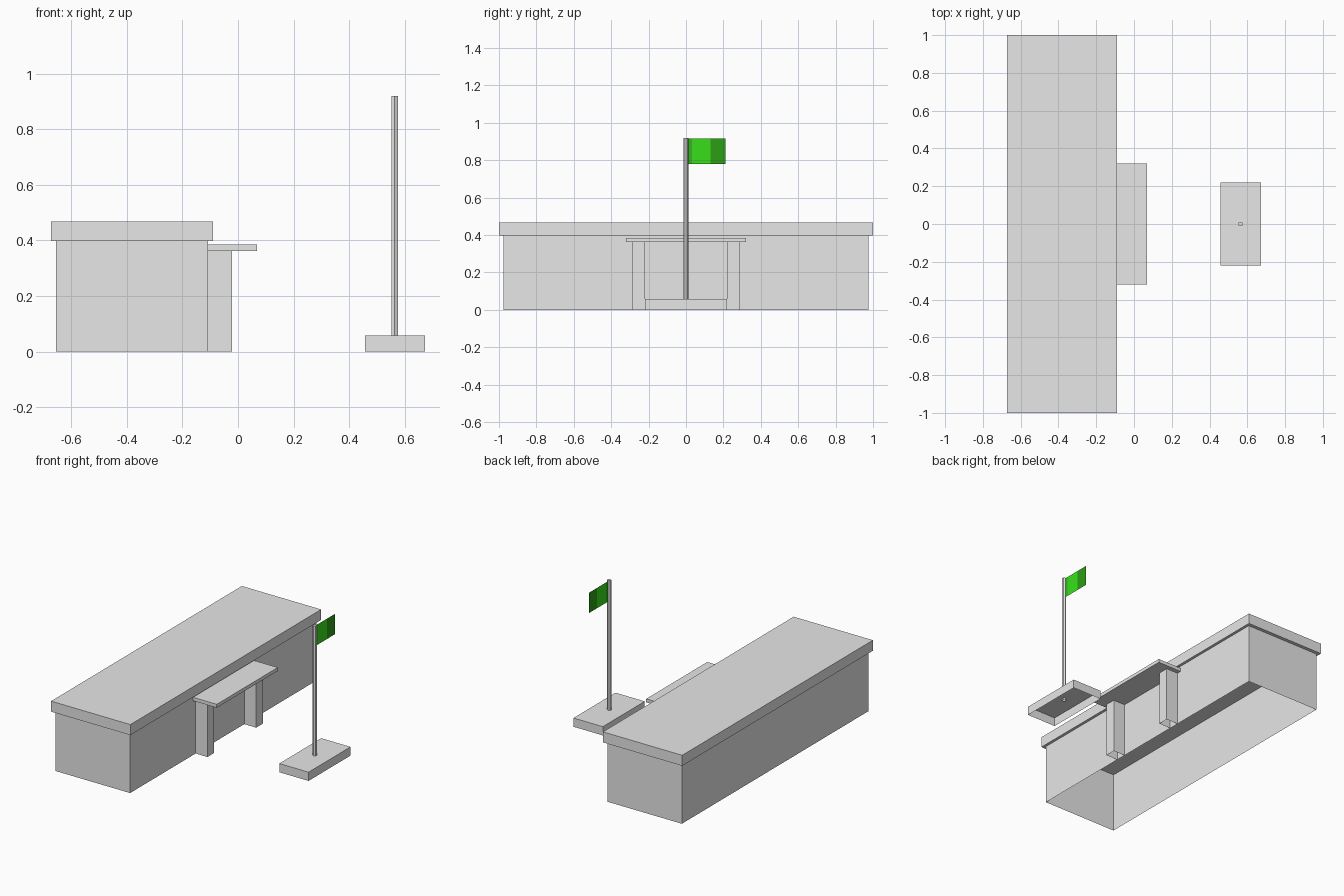
import bpy, bmesh
from math import radians
from mathutils import Matrix

if "Cube" in bpy.data.objects:
    bpy.data.objects.remove(bpy.data.objects["Cube"], do_unlink=True)


def material(name, rgb):
    mat = bpy.data.materials.new(name)
    mat.use_nodes = True
    mat.diffuse_color = (*rgb, 1)
    mat.node_tree.nodes["Principled BSDF"].inputs["Base Color"].default_value = (*rgb, 1)
    return mat


grey = material("light_grey", (0.8, 0.8, 0.8))
bright = material("bright_green", (0.04, 0.74, 0.01))
middle = material("middle_green", (0.03, 0.47, 0.01))
dark = material("dark_green", (0.025, 0.34, 0.007))


def finish(name, bm, mats):
    mesh = bpy.data.meshes.new(name)
    bm.to_mesh(mesh)
    bm.free()
    for mat in mats:
        mesh.materials.append(mat)
    obj = bpy.data.objects.new(name, mesh)
    bpy.context.collection.objects.link(obj)
    return obj


def box(name, x, y, z, bottom=True, top=True):
    """Box between (min, max) pairs, optionally open at the bottom or top."""
    bm = bmesh.new()
    bmesh.ops.create_cube(bm, size=1)
    ranges = (x, y, z)
    bmesh.ops.scale(bm, vec=[b - a for a, b in ranges], verts=bm.verts)
    bmesh.ops.translate(bm, vec=[(a + b) / 2 for a, b in ranges], verts=bm.verts)
    bm.normal_update()
    removed = [f for f in bm.faces
               if (f.normal.z < -0.5 and not bottom) or (f.normal.z > 0.5 and not top)]
    bmesh.ops.delete(bm, geom=removed, context='FACES')
    return finish(name, bm, [grey])


# Building: hollow walls under an overhanging flat roof
box("building_walls", (-0.654, -0.108), (-0.977, 0.977), (0, 0.398), bottom=False, top=False)
box("roof_slab", (-0.672, -0.09), (-1, 1), (0.398, 0.468))

# Entrance canopy on two pillars
box("entrance_canopy", (-0.108, 0.068), (-0.32, 0.32), (0.362, 0.385))
for side, label in ((1, "left"), (-1, "right")):
    ys = sorted((side * 0.22, side * 0.29))
    box("canopy_pillar_" + label, (-0.108, -0.021), ys, (0, 0.362), bottom=False, top=False)

# Flagpole plinth, hollow underneath
box("flagpole_plinth", (0.457, 0.672), (-0.22, 0.22), (0, 0.058), bottom=False)

# Six-sided pole with an open lower end
pole_x, pole_base, pole_top = 0.564, 0.045, 0.92
bm = bmesh.new()
place = Matrix.Translation((pole_x, 0, (pole_base + pole_top) / 2)) @ Matrix.Rotation(radians(30), 4, 'Z')
bmesh.ops.create_cone(bm, cap_ends=True, segments=6, radius1=0.0125, radius2=0.0125,
                      depth=pole_top - pole_base, matrix=place)
bm.normal_update()
rim = [v.co.y for v in bm.verts]
if max(rim) < 0.0124:  # keep corners along the flag direction
    bmesh.ops.rotate(bm, cent=(pole_x, 0, 0), matrix=Matrix.Rotation(radians(30), 3, 'Z'), verts=bm.verts)
bmesh.ops.delete(bm, geom=[f for f in bm.faces if f.normal.z < -0.5], context='FACES')
finish("flagpole", bm, [grey])

# Flat flag in three upright bands
bm = bmesh.new()
columns = [[bm.verts.new((pole_x, y, z)) for z in (0.78, 0.915)] for y in (0.005, 0.032, 0.13, 0.21)]
for i, (a, b) in enumerate(zip(columns, columns[1:])):
    bm.faces.new((a[0], b[0], b[1], a[1])).material_index = i
finish("flag", bm, [middle, bright, dark])
